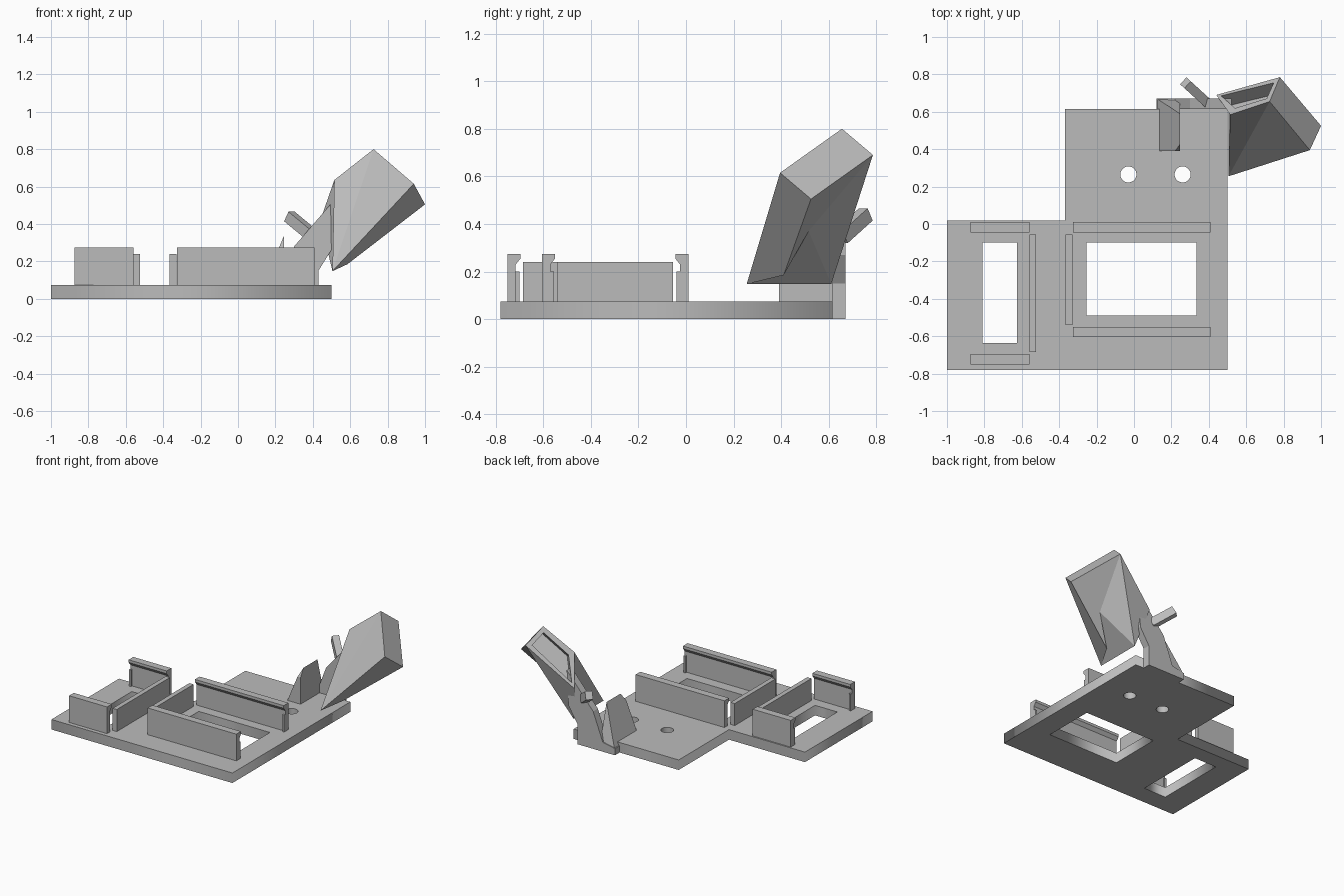
import bpy, bmesh, math
from mathutils import Vector

if "Cube" in bpy.data.objects:
    bpy.data.objects.remove(bpy.data.objects["Cube"])

GREY = (0.5, 0.5, 0.5, 1)
mat = bpy.data.materials.new("plain grey")
mat.use_nodes = True
mat.diffuse_color = GREY
mat.node_tree.nodes["Principled BSDF"].inputs["Base Color"].default_value = GREY


def add_object(name, bm):
    bmesh.ops.recalc_face_normals(bm, faces=bm.faces)
    mesh = bpy.data.meshes.new(name)
    bm.to_mesh(mesh)
    bm.free()
    mesh.materials.append(mat)
    ob = bpy.data.objects.new(name, mesh)
    bpy.context.collection.objects.link(ob)
    return ob


def prism(points, axis, lo, hi):
    """Extrude a profile along x (points are y, z) or along y (points are x, z)."""
    place = (lambda p, t: (t, p[0], p[1])) if axis == "x" else (lambda p, t: (p[0], t, p[1]))
    bm = bmesh.new()
    face = bm.faces.new([bm.verts.new(place(p, lo)) for p in points])
    top = bmesh.ops.extrude_face_region(bm, geom=[face])["geom"]
    shift = Vector(place((0, 0), hi - lo))
    bmesh.ops.translate(bm, vec=shift, verts=[v for v in top if isinstance(v, bmesh.types.BMVert)])
    return bm


def box(name, x0, x1, y0, y1, z0, z1):
    add_object(name, prism([(y0, z0), (y1, z0), (y1, z1), (y0, z1)], "x", x0, x1))


def rect(x0, x1, y0, y1):
    return [(x0, y0), (x1, y0), (x1, y1), (x0, y1)]


def circle(x, y, r, n=32):
    return [(x + r * math.cos(2 * math.pi * i / n), y + r * math.sin(2 * math.pi * i / n))
            for i in range(n)]


# L-shaped base plate with two windows and two screw holes
T = 0.075
outline = [(-1, -0.78), (0.5, -0.78), (0.5, 0.615), (-0.37, 0.615), (-0.37, 0.02), (-1, 0.02)]
loops = [outline, rect(-0.81, -0.625, -0.635, -0.1), rect(-0.255, 0.335, -0.49, -0.1),
         circle(-0.03, 0.265, 0.043), circle(0.26, 0.265, 0.043)]
curve = bpy.data.curves.new("plate_outline", "CURVE")
curve.dimensions = "2D"
curve.fill_mode = "BOTH"
curve.extrude = T / 2
for loop in loops:
    spline = curve.splines.new("POLY")
    spline.points.add(len(loop) - 1)
    for point, (x, y) in zip(spline.points, loop):
        point.co = (x, y, 0, 1)
    spline.use_cyclic_u = True
helper = bpy.data.objects.new("plate_outline", curve)
bpy.context.collection.objects.link(helper)
bpy.context.view_layer.update()
flat = bpy.data.meshes.new_from_object(helper.evaluated_get(bpy.context.evaluated_depsgraph_get()))
bpy.data.objects.remove(helper)
bm = bmesh.new()
bm.from_mesh(flat)
bmesh.ops.remove_doubles(bm, verts=bm.verts, dist=0.0001)
bmesh.ops.translate(bm, vec=(0, 0, T / 2), verts=bm.verts)
add_object("base_plate", bm)


# Clip walls: upright with an inward lip, plus a small stop post at the open end
def clip_wall(name, x0, x1, y, inward, post_x):
    profile = [(0, T), (0.035, T), (0.035, 0.23), (0.055, 0.255), (0.055, 0.275), (0, 0.275)]
    add_object(name, prism([(y + inward * d, z) for d, z in profile], "x", x0, x1))
    near, far = sorted((y + inward * 0.034, y + inward * 0.05))
    box(name + "_post", post_x, post_x + 0.015, near, far, T, 0.2)


clip_wall("left_holder_back_clip", -0.875, -0.56, 0.01, -1, -0.875)
clip_wall("left_holder_front_clip", -0.875, -0.56, -0.75, 1, -0.875)
clip_wall("right_holder_back_clip", -0.325, 0.41, 0.01, -1, 0.395)
clip_wall("right_holder_front_clip", -0.325, 0.41, -0.605, 1, 0.395)
box("left_holder_end_wall", -0.56, -0.525, -0.685, -0.055, T, 0.24)
box("right_holder_end_wall", -0.365, -0.33, -0.54, -0.055, T, 0.24)

# Wedge-shaped brace, sliced by a steep plane
bm = prism([(0.39, 0), (0.39, 0.275), (0.425, 0.335), (0.59, 0.335), (0.665, 0.06), (0.665, 0)],
           "x", 0.12, 0.245)
cut = bmesh.ops.bisect_plane(bm, geom=bm.verts[:] + bm.edges[:] + bm.faces[:],
                             plane_co=(0.245, 0.5, 0.335), plane_no=(-2.4, 0, 1), clear_outer=True)
bmesh.ops.holes_fill(bm, edges=[e for e in bm.edges if e.is_boundary])
add_object("wedge_brace", bm)

# Arm rising from the plate to the tilted head
add_object("support_arm", prism(
    [(0.12, 0), (0.43, 0), (0.43, 0.15), (0.505, 0.27), (0.52, 0.53), (0.49, 0.5),
     (0.3, 0.28), (0.22, 0.07), (0.12, 0.05)], "y", 0.615, 0.67))

# Slanted peg behind the arm
start, end = Vector((0.39, 0.65, 0.345)), Vector((0.275, 0.755, 0.44))
bm = bmesh.new()
bmesh.ops.create_cube(bm, size=1)
bmesh.ops.scale(bm, vec=(0.05, 0.06, (end - start).length), verts=bm.verts)
bmesh.ops.rotate(bm, matrix=(end - start).to_track_quat("Z", "Y").to_matrix(), verts=bm.verts)
bmesh.ops.translate(bm, vec=(start + end) / 2, verts=bm.verts)
add_object("peg", bm)

# Tilted head: rectangular end, flared foot with a notch, and a slot in its back edge
corners = {
    "A": (0.725, 0.655, 0.8), "B": (0.94, 0.395, 0.615), "C": (1.0, 0.525, 0.505),
    "D": (0.78, 0.785, 0.69), "E": (0.505, 0.255, 0.148), "F": (0.505, 0.61, 0.148),
    "G": (0.515, 0.585, 0.635), "J": (0.44, 0.69, 0.42), "P": (0.585, 0.41, 0.185),
    "Q": (0.735, 0.515, 0.37)}
bm = bmesh.new()
v = {k: bm.verts.new(co) for k, co in corners.items()}
for names in "ABCD ABE AEG GEF GFJ DJF DFQ DQC CQP BCPE PQE QFE".split():
    bm.faces.new([v[k] for k in names])
strip = bm.faces.new([v[k] for k in "AGJD"])
bmesh.ops.recalc_face_normals(bm, faces=bm.faces)
bmesh.ops.inset_region(bm, faces=[strip], thickness=0.045)
inward = -strip.normal.copy()
floor = bmesh.ops.extrude_discrete_faces(bm, faces=[strip])["faces"][0]
bmesh.ops.translate(bm, vec=inward * 0.08, verts=floor.verts)
add_object("tilted_head", bm)
